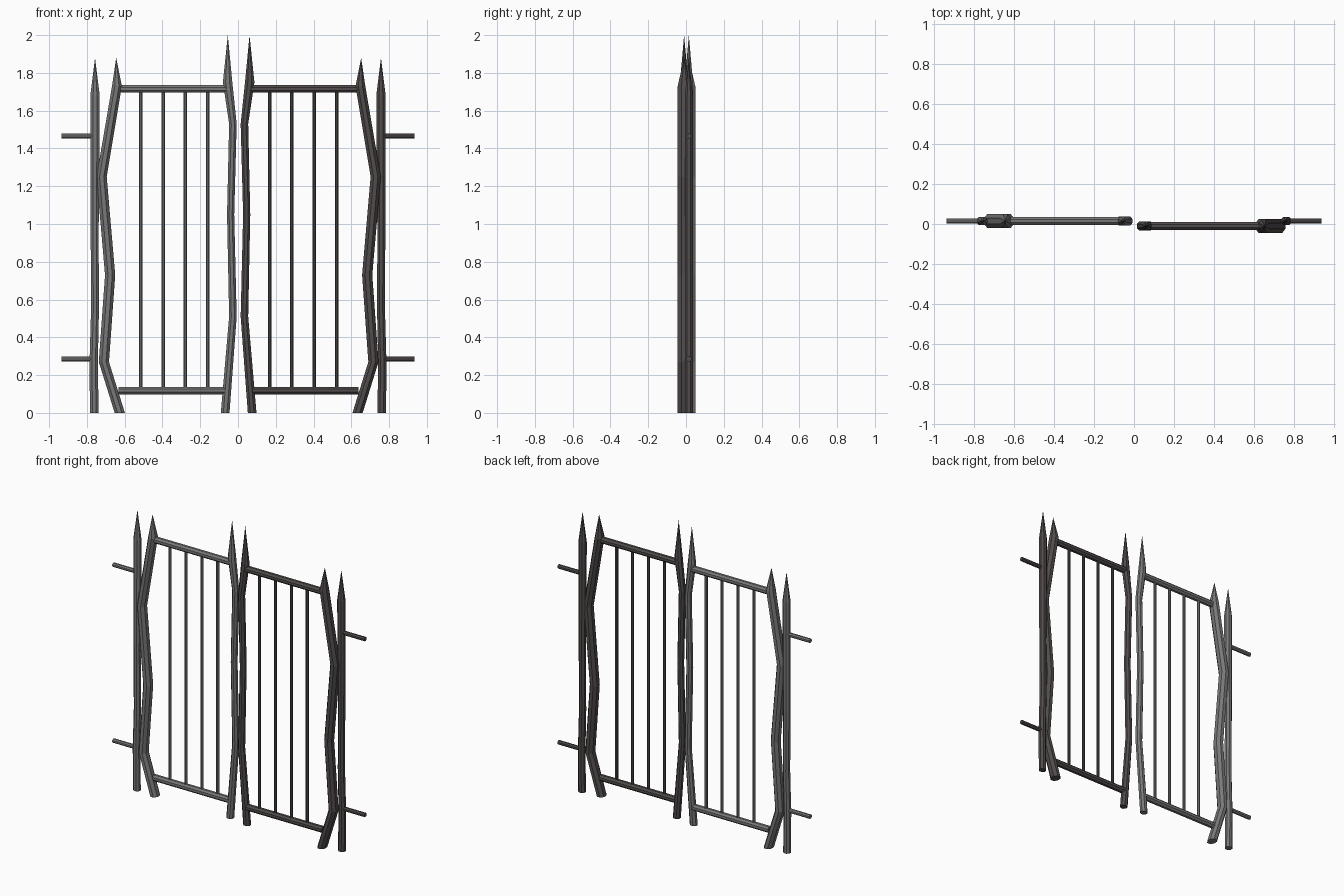
import bpy, bmesh, math

if "Cube" in bpy.data.objects:
    bpy.data.objects.remove(bpy.data.objects["Cube"])


def material(name, rgb):
    m = bpy.data.materials.new(name)
    m.diffuse_color = (*rgb, 1.0)
    m.use_nodes = True
    m.node_tree.nodes["Principled BSDF"].inputs["Base Color"].default_value = m.diffuse_color
    return m


GREY = material("iron_grey", (0.19, 0.19, 0.19))
BROWN = material("dark_brown_iron", (0.085, 0.073, 0.073))
SIDES = 8


def tube(name, stations, axis, mat, apex=None):
    """Faceted tube. stations: (centre, half_width, half_depth).
    Upright tubes ('z') have level rings, rails ('x') have upright rings."""
    bm = bmesh.new()
    k = 1 / math.cos(math.pi / SIDES)
    rings = []
    for (x, y, z), w, d in stations:
        ring = []
        for i in range(SIDES):
            a = (i + 0.5) * 2 * math.pi / SIDES
            u, v = math.cos(a) * w * k, math.sin(a) * d * k
            co = (x + u, y + v, z) if axis == 'z' else (x, y + v, z + u)
            ring.append(bm.verts.new(co))
        rings.append(ring)
    for a, b in zip(rings, rings[1:]):
        for i in range(SIDES):
            j = (i + 1) % SIDES
            bm.faces.new((a[i], a[j], b[j], b[i]))
    bm.faces.new(rings[0])
    if apex:
        tip = bm.verts.new(apex)
        for i in range(SIDES):
            bm.faces.new((rings[-1][i], rings[-1][(i + 1) % SIDES], tip))
    else:
        bm.faces.new(rings[-1])
    bmesh.ops.recalc_face_normals(bm, faces=bm.faces)
    me = bpy.data.meshes.new(name)
    bm.to_mesh(me)
    bm.free()
    me.materials.append(mat)
    ob = bpy.data.objects.new(name, me)
    bpy.context.collection.objects.link(ob)
    return ob


# Post profiles for the left side: (x, z, half width)
HINGE = [(-0.626, 0, .027), (-0.710, .27, .027), (-0.677, .73, .027),
         (-0.722, 1.25, .027), (-0.641, 1.73, .026)]
LATCH = [(-0.068, 0, .023), (-0.027, .51, .020), (-0.039, 1.05, .019),
         (-0.027, 1.53, .020), (-0.055, 1.75, .025)]
OUTER = [(-0.761, 0, .023), (-0.764, .27, .022), (-0.757, .55, .021),
         (-0.759, .95, .021), (-0.758, 1.25, .024), (-0.757, 1.68, .025)]

for side, s, shift, y, mat in (("left", 1, 0.0, 0.015, GREY),
                               ("right", -1, 0.007, -0.010, BROWN)):
    def px(x):
        return s * x + shift

    def post(name, profile, depth, tip, yy, fx):
        st = [((fx(x), yy, z), w, depth) for x, z, w in profile]
        tube(f"{side}_{name}", st, 'z', mat, (fx(tip[0]), yy, tip[1]))

    # Crooked pointed posts of the gate leaf
    post("hinge_post", HINGE, 0.034, (-0.645, 1.88), y, px)
    post("latch_post", LATCH, 0.022, (-0.054, 2.0), y, px)

    # Horizontal rails
    for name, z, x0, x1 in (("top_rail", 1.715, -0.645, -0.05),
                            ("bottom_rail", 0.118, -0.632, -0.06)):
        tube(f"{side}_{name}", [((px(x), y, z), .020, .020) for x in (x0, x1)],
             'x', mat)

    # Thin upright bars
    for i in range(4):
        x = px(-0.515 + i * 0.1183)
        tube(f"{side}_bar_{i + 1}",
             [((x, y, z), .0095, .0095) for z in (0.12, 1.71)], 'z', mat)

    # Fixed outer post with two wall pins
    post("outer_post", OUTER, 0.021, (-0.757, 1.88), 0.015, lambda x: s * x)
    for name, z in (("lower_pin", 0.285), ("upper_pin", 1.465)):
        tube(f"{side}_{name}",
             [((s * x, 0.015, z), .013, .013) for x in (-0.935, -0.76)],
             'x', mat)
